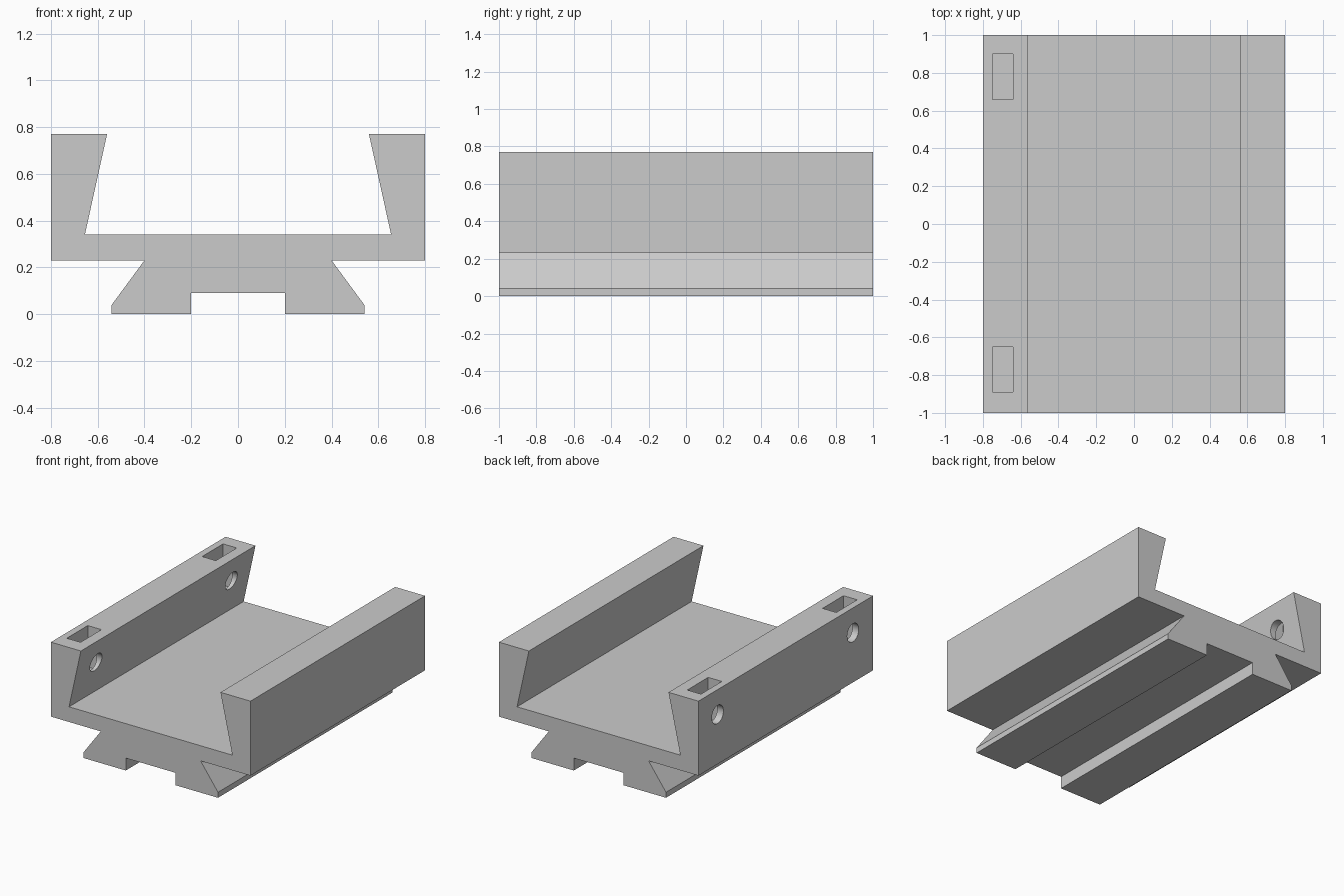
import bpy
import bmesh
import math
from mathutils import Matrix

default_cube = bpy.data.objects.get("Cube")
if default_cube:
    bpy.data.objects.remove(default_cube, do_unlink=True)

GREY = (0.6, 0.6, 0.6, 1.0)
material = bpy.data.materials.new("plain grey")
material.use_nodes = True
material.diffuse_color = GREY
material.node_tree.nodes["Principled BSDF"].inputs["Base Color"].default_value = GREY


def add_object(name, bm):
    bmesh.ops.recalc_face_normals(bm, faces=bm.faces[:])
    mesh = bpy.data.meshes.new(name)
    bm.to_mesh(mesh)
    bm.free()
    mesh.materials.append(material)
    obj = bpy.data.objects.new(name, mesh)
    bpy.context.collection.objects.link(obj)
    return obj


def cut(target, cutter):
    cutter.hide_render = True
    mod = target.modifiers.new(cutter.name, 'BOOLEAN')
    mod.operation = 'DIFFERENCE'
    mod.solver = 'EXACT'
    mod.object = cutter
    bpy.context.view_layer.objects.active = target
    bpy.ops.object.modifier_apply(modifier=mod.name)
    bpy.data.objects.remove(cutter, do_unlink=True)


# Rail: half cross-section (x, z) from floor centre round to the underside, mirrored
half = [(0.655, 0.34), (0.56, 0.77), (0.8, 0.77), (0.8, 0.23), (0.4, 0.23),
        (0.54, 0.04), (0.54, 0), (0.2, 0), (0.2, 0.09)]
profile = half + [(-x, z) for x, z in reversed(half)]
bm = bmesh.new()
end = bm.faces.new([bm.verts.new((x, -1, z)) for x, z in profile])
swept = bmesh.ops.extrude_face_region(bm, geom=[end], use_keep_orig=True)
moved = [v for v in swept["geom"] if isinstance(v, bmesh.types.BMVert)]
bmesh.ops.translate(bm, verts=moved, vec=(0, 2, 0))
rail = add_object("dovetail_rail", bm)

# Nut pockets from the top of the right wall, each crossed by a bolt hole
for y in (-0.77, 0.78):
    bm = bmesh.new()
    bmesh.ops.create_cube(bm, size=1, matrix=Matrix.Translation((-0.695, y, 0.67))
                          @ Matrix.Diagonal((0.11, 0.24, 0.4, 1)))
    cut(rail, add_object("nut_pocket_cutter", bm))

    bm = bmesh.new()
    bmesh.ops.create_cone(bm, cap_ends=True, segments=32, radius1=0.066, radius2=0.066,
                          depth=0.5, matrix=Matrix.Translation((-0.7, y, 0.59))
                          @ Matrix.Rotation(math.pi / 2, 4, 'Y'))
    cut(rail, add_object("bolt_hole_cutter", bm))

# Smooth bores, sharp edges elsewhere
bpy.ops.object.select_all(action='DESELECT')
rail.select_set(True)
bpy.context.view_layer.objects.active = rail
bpy.ops.object.shade_smooth_by_angle(angle=math.radians(30))
